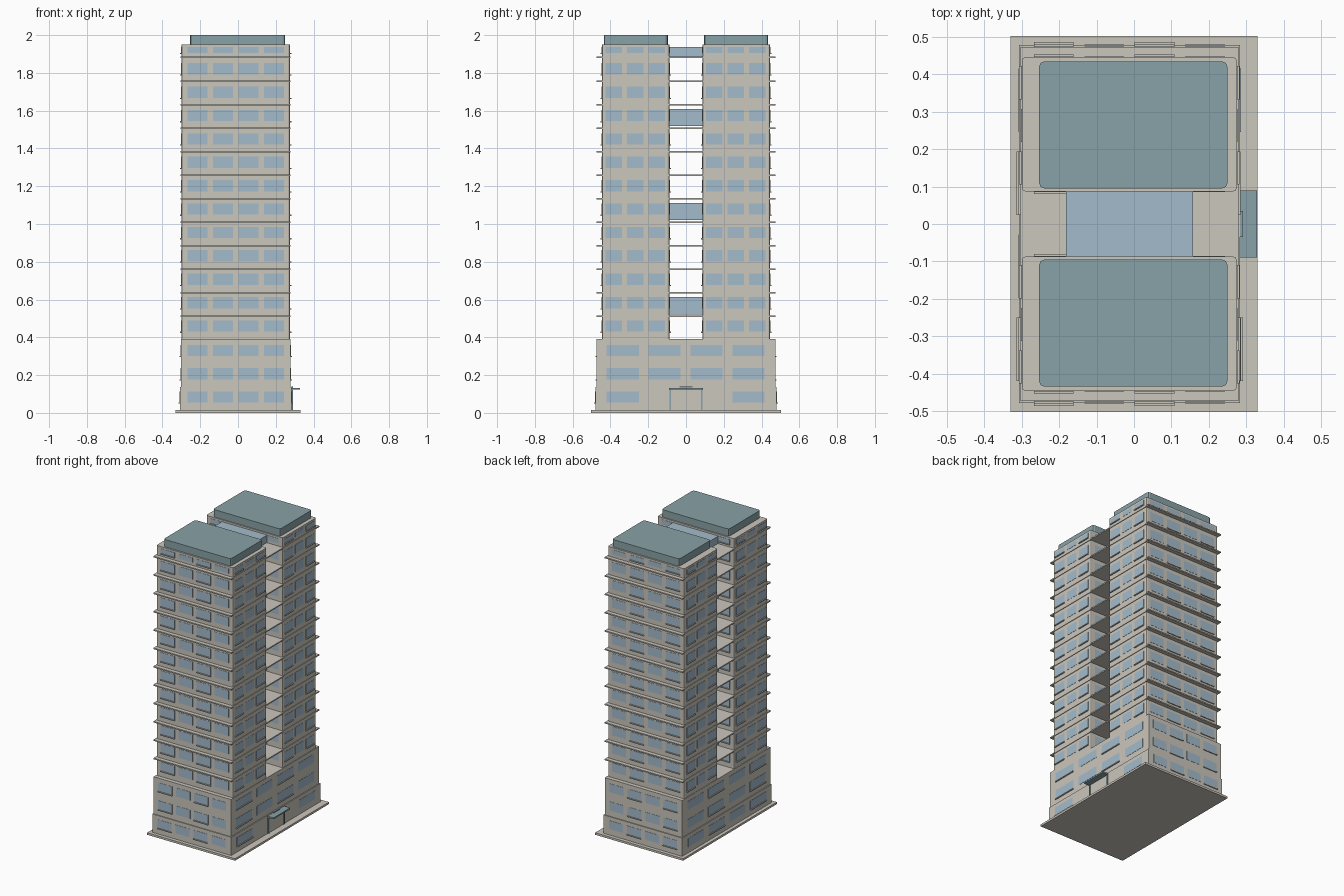
import bpy
import bmesh
from mathutils import Matrix, Vector

default = bpy.data.objects.get("Cube")
if default:
    bpy.data.objects.remove(default)


def material(name, rgb):
    mat = bpy.data.materials.new(name)
    mat.use_nodes = True
    mat.diffuse_color = (*rgb, 1)
    mat.node_tree.nodes["Principled BSDF"].inputs["Base Color"].default_value = (*rgb, 1)
    return mat


STONE = material("warm stone", (0.60, 0.57, 0.51))
GLASS = material("pale blue glass", (0.37, 0.50, 0.60))
TEAL = material("teal metal", (0.25, 0.365, 0.39))


def boxes(name, mat, spans, corner=0):
    """One object from boxes given as (x0, x1, y0, y1, z0, z1)."""
    bm = bmesh.new()
    for x0, x1, y0, y1, z0, z1 in spans:
        centre = Vector((x0 + x1, y0 + y1, z0 + z1)) / 2
        size = Vector((x1 - x0, y1 - y0, z1 - z0))
        bmesh.ops.create_cube(bm, size=1, matrix=Matrix.Translation(centre) @ Matrix.Diagonal((*size, 1)))
    if corner:
        upright = [e for e in bm.edges if abs(e.verts[0].co.z - e.verts[1].co.z) > 1e-4]
        bmesh.ops.bevel(bm, geom=upright, offset=corner, segments=2, affect='EDGES', profile=0.5)
    mesh = bpy.data.meshes.new(name)
    bm.to_mesh(mesh)
    bm.free()
    mesh.materials.append(mat)
    obj = bpy.data.objects.new(name, mesh)
    bpy.context.collection.objects.link(obj)
    return obj


def facade(name, axis, wall, out, columns, rows, skip=()):
    """Window plates on one wall, with a sill under every second column."""
    panes, sills = [], []

    def plate(a, b, z0, z1, depth):
        d0, d1 = sorted((wall - out * 0.004, wall + out * depth))
        return (d0, d1, a, b, z0, z1) if axis == 'x' else (a, b, d0, d1, z0, z1)

    for r, (z0, z1) in enumerate(rows):
        for c, (a, b) in enumerate(columns):
            if (r, c) in skip:
                continue
            panes.append(plate(a, b, z0, z1, 0.0015))
            if c % 2 == 0:
                sills.append(plate(a, b, z0 - 0.006, z0, 0.007))
    boxes(name + "_windows", GLASS, panes)
    boxes(name + "_sills", STONE, sills)


# Main dimensions
LEFT, RIGHT = -0.300, 0.275
GAP, TOWER_END = 0.087, 0.446
FLOOR = 0.1245
TOP = 1.95

# Ground plate and podium
boxes("ground_plate", STONE, [(-0.33, 0.33, -0.503, 0.503, 0, 0.014)])
boxes("podium_base", STONE, [(-0.307, 0.284, -0.479, 0.479, 0.01, 0.138)])
boxes("podium", STONE, [(-0.302, 0.278, -0.473, 0.473, 0.13, 0.39)])

# Twin towers
for name, side in (("front", -1), ("back", 1)):
    y0, y1 = sorted((side * GAP, side * TOWER_END))
    boxes(name + "_tower", STONE, [(LEFT, RIGHT, y0, y1, 0.385, TOP)], 0.01)
    r0, r1 = sorted((side * 0.095, side * 0.435))
    boxes(name + "_roof_block", TEAL, [(-0.254, 0.25, r0, r1, TOP - 0.005, 2.0)], 0.015)

# Floor slabs, running out past the end walls and across the gap
levels = [0.508 + FLOOR * k for k in range(12)]
boxes("floor_slabs", STONE, [(-0.304, 0.279, -0.473, 0.473, z, z + 0.008) for z in levels])

# Glass bridges on every fourth floor and at the top
bridges = [(levels[k] + 0.014, levels[k] + 0.105) for k in (0, 4, 8)] + [(1.888, 1.938)]
boxes("glass_bridges", GLASS, [(-0.182, 0.158, -GAP, GAP, a, b) for a, b in bridges])

# Windows
end_columns = [(-0.268 + 0.135 * c, -0.162 + 0.135 * c) for c in range(4)]
side_columns = [(-0.42 + 0.222 * c, -0.25 + 0.222 * c) for c in range(4)]
tower_rows = [(0.43 + 0.1238 * k, 0.49 + 0.1238 * k) for k in range(12)] + [(1.905, 1.937)]
base_rows, upper_rows = [(0.055, 0.112)], [(0.178, 0.238), (0.302, 0.360)]

for name, side in (("front", -1), ("back", 1)):
    facade(name + "_end", 'y', side * TOWER_END, side, end_columns, tower_rows)
    facade(name + "_gap", 'y', side * GAP, -side, end_columns, tower_rows)
    facade(name + "_base", 'y', side * 0.479, side, end_columns, base_rows)
    facade(name + "_podium", 'y', side * 0.473, side, end_columns, upper_rows)
    start = -0.427 if side < 0 else 0.105
    columns = [(start + 0.114 * c, start + 0.114 * c + 0.089) for c in range(3)]
    facade(name + "_left", 'x', RIGHT, 1, columns, tower_rows)
    facade(name + "_right", 'x', LEFT, -1, columns, tower_rows)

facade("left_podium", 'x', 0.278, 1, side_columns, upper_rows)
facade("right_podium", 'x', -0.302, -1, side_columns, upper_rows)
facade("left_base", 'x', 0.284, 1, side_columns, base_rows, skip={(0, 1), (0, 2)})
facade("right_base", 'x', -0.307, -1, side_columns, base_rows)

# Entrance: door panel, frame and canopy
boxes("door_panel", STONE, [(0.28, 0.286, -0.08, 0.08, 0.012, 0.125)])
boxes("door_frame", TEAL, [(0.28, 0.290, s * 0.083 - 0.004, s * 0.083 + 0.004, 0.012, 0.126) for s in (-1, 1)])
boxes("canopy", TEAL, [(0.278, 0.329, -0.09, 0.09, 0.123, 0.133)], 0.003)
boxes("canopy_rib", TEAL, [(0.284, 0.291, -0.035, 0.035, 0.131, 0.14)])
